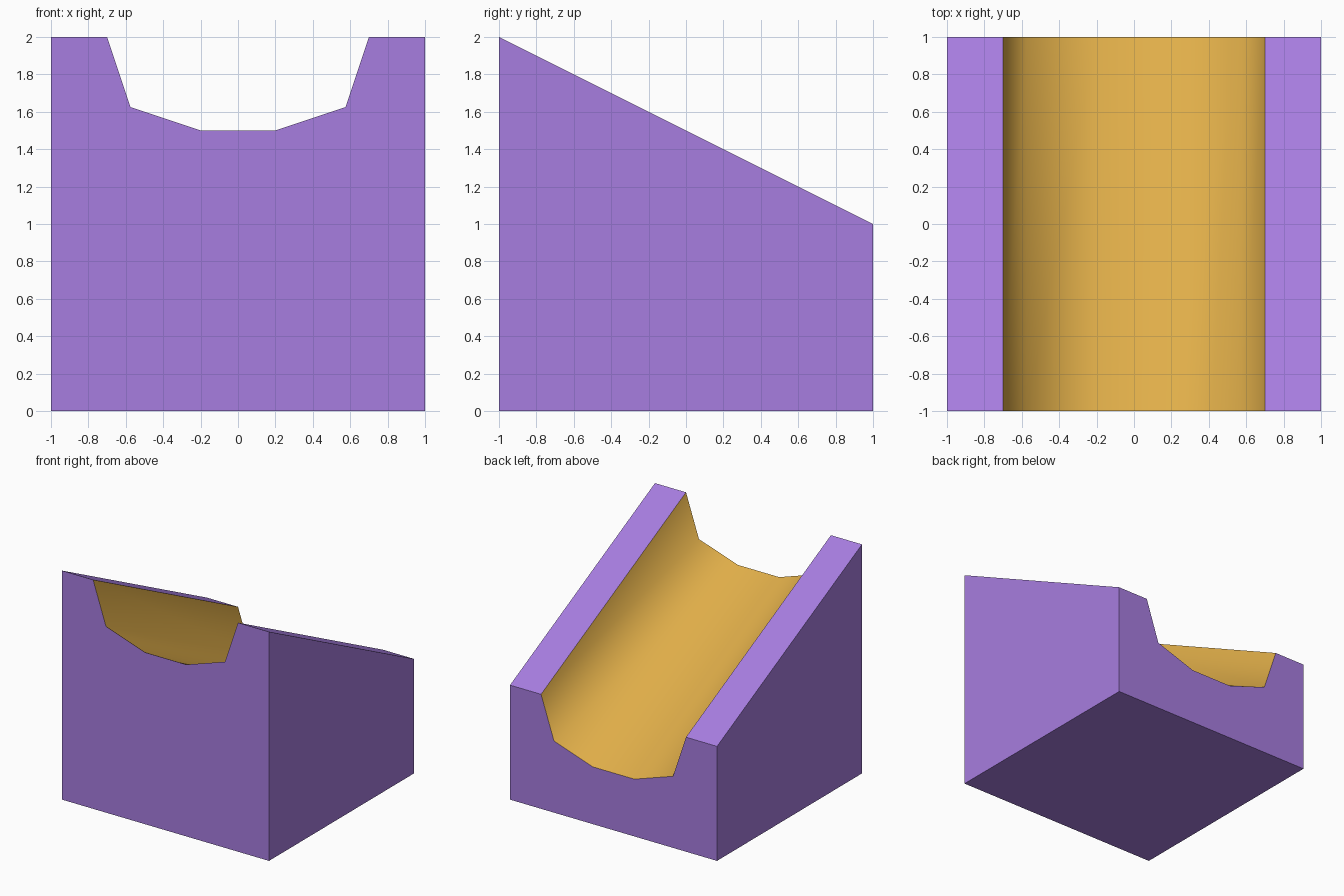
import bpy, bmesh

if "Cube" in bpy.data.objects:
    bpy.data.objects.remove(bpy.data.objects["Cube"])


def srgb(r, g, b):
    lin = lambda c: c / 12.92 if c <= 0.04045 else ((c + 0.055) / 1.055) ** 2.4
    return (*[lin(v / 255) for v in (r, g, b)], 1)


def material(name, rgb):
    m = bpy.data.materials.new(name)
    m.diffuse_color = srgb(*rgb)
    m.use_nodes = True
    m.node_tree.nodes["Principled BSDF"].inputs["Base Color"].default_value = m.diffuse_color
    return m


# Right half of the cross-section: (x, depth below the sloping top)
half = [(0.2, 0.5), (0.575, 0.375), (0.7, 0.0), (1.0, 0.0)]
top_line = [(-x, d) for x, d in reversed(half)] + half
GROOVE = range(1, 6)  # segments of the channel between the two rims

bm = bmesh.new()


def section(y, top):
    """Cross-section ring: top line left to right, then the two base corners."""
    pts = [(x, top - d) for x, d in top_line] + [(1, 0), (-1, 0)]
    return [bm.verts.new((x, y, z)) for x, z in pts]


# Sloping block with channel: high front section bridged to low back section
front, back = section(-1, 2), section(1, 1)
bm.faces.new(front)
bm.faces.new(back)
n = len(front)
for i in range(n):
    j = (i + 1) % n
    f = bm.faces.new((front[i], front[j], back[j], back[i]))
    if i in GROOVE:
        f.material_index = 1
        f.smooth = True
bmesh.ops.recalc_face_normals(bm, faces=bm.faces)

# Crisp edges wherever the channel meets the block
for e in bm.edges:
    e.smooth = all(f.smooth for f in e.link_faces)

mesh = bpy.data.meshes.new("sloped_channel_block")
bm.to_mesh(mesh)
bm.free()
mesh.materials.append(material("purple", (167, 125, 224)))
mesh.materials.append(material("amber", (224, 174, 73)))
block = bpy.data.objects.new("sloped_channel_block", mesh)
bpy.context.collection.objects.link(block)
